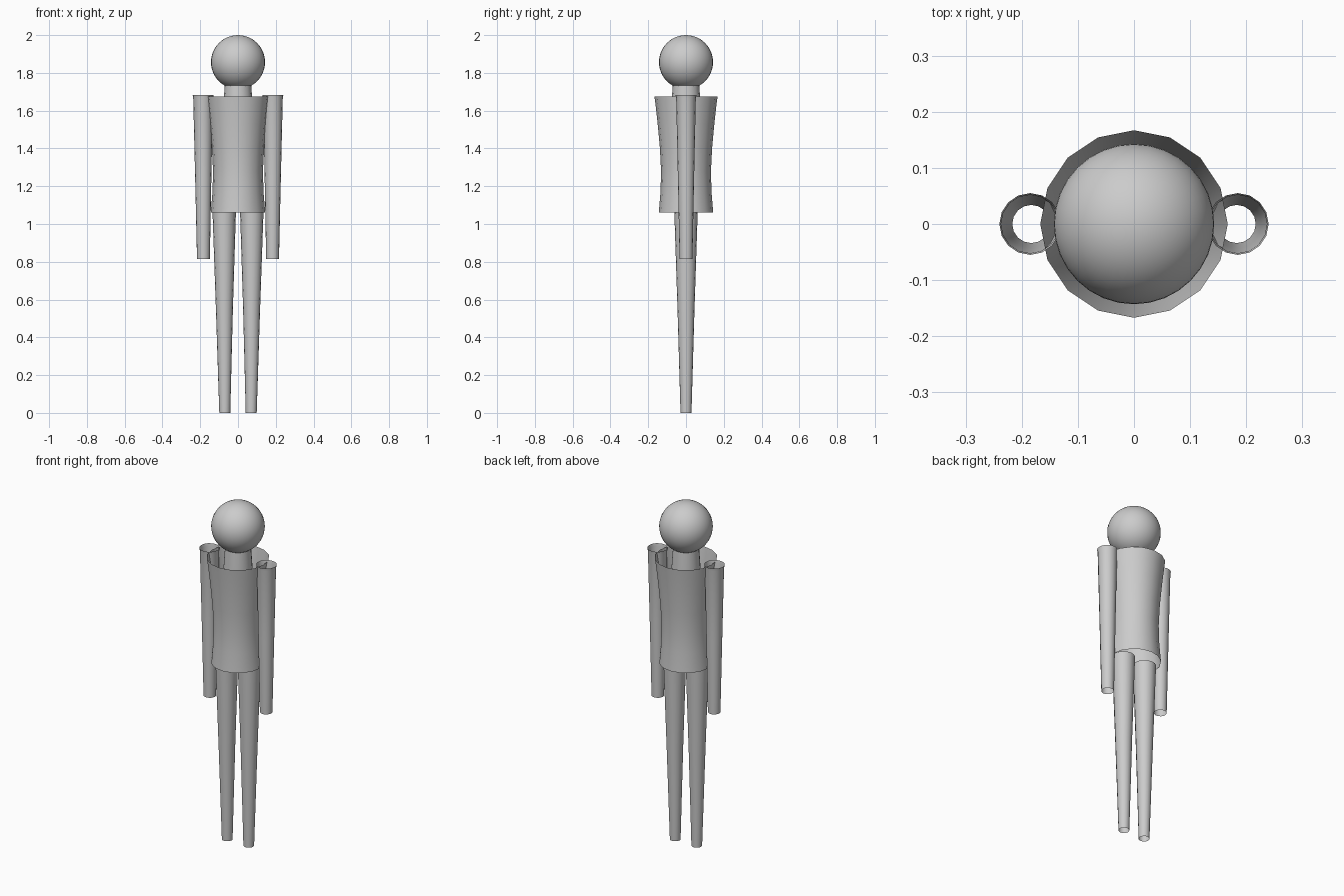
import bpy, bmesh
from math import cos, sin, pi, radians

if "Cube" in bpy.data.objects:
    bpy.data.objects.remove(bpy.data.objects["Cube"])


def tube(name, profile, sides=16):
    """Open tube lofted through rings given as (centre x, z, radius)."""
    bm = bmesh.new()
    rings = [[bm.verts.new((x + r * cos(2 * pi * i / sides), r * sin(2 * pi * i / sides), z))
              for i in range(sides)] for x, z, r in profile]
    for low, high in zip(rings, rings[1:]):
        for i in range(sides):
            j = (i + 1) % sides
            bm.faces.new((low[i], low[j], high[j], high[i]))
    mesh = bpy.data.meshes.new(name)
    bm.to_mesh(mesh)
    bm.free()
    obj = bpy.data.objects.new(name, mesh)
    bpy.context.collection.objects.link(obj)
    smooth(obj)
    return obj


def smooth(obj):
    bpy.ops.object.select_all(action='DESELECT')
    obj.select_set(True)
    bpy.context.view_layer.objects.active = obj
    bpy.ops.object.shade_smooth_by_angle(angle=radians(40))


# Head
bpy.ops.mesh.primitive_uv_sphere_add(segments=32, ring_count=24, radius=0.143, location=(0, 0, 1.857))
head = bpy.context.object
head.name = "head"
smooth(head)

# Neck, sunk into the open collar
tube("neck", [(0, 1.62, 0.078), (0, 1.68, 0.074), (0, 1.75, 0.069)])

# Torso: open shell, narrow at the waist
tube("torso", [(0, 1.06, 0.144), (0, 1.17, 0.135), (0, 1.28, 0.132), (0, 1.4, 0.138),
               (0, 1.53, 0.15), (0, 1.62, 0.16), (0, 1.675, 0.167)])

# Arms and legs: open tapered tubes on each side
for side, s in (("left", 1), ("right", -1)):
    tube(side + "_arm", [(s * 0.183, 0.815, 0.034), (s * 0.184, 1.25, 0.043),
                         (s * 0.185, 1.665, 0.052), (s * 0.185, 1.682, 0.055)])
    tube(side + "_leg", [(s * 0.07, 0, 0.029), (s * 0.072, 0.55, 0.045), (s * 0.073, 1.065, 0.062)])
